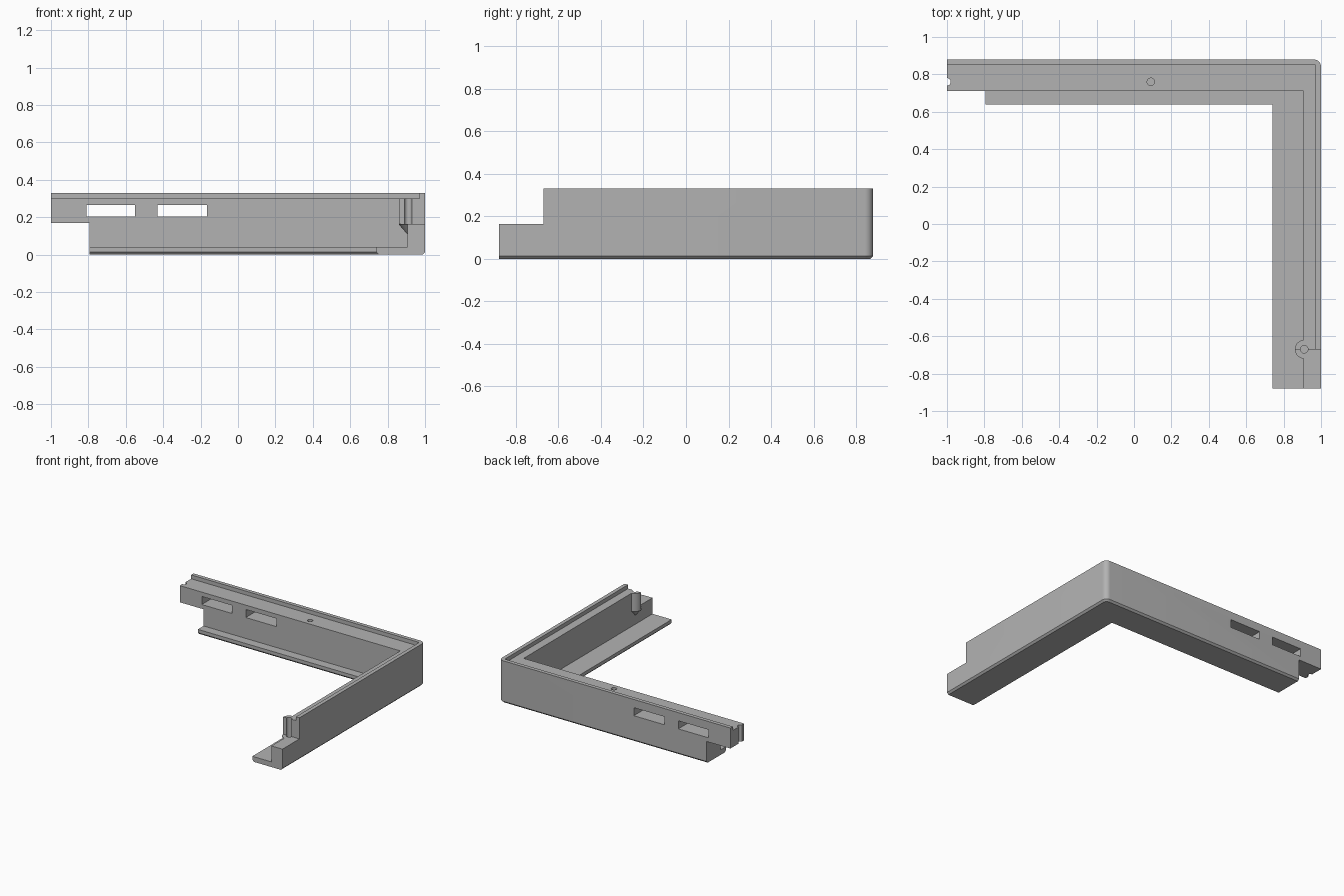
import bpy, bmesh, math
from mathutils import Matrix

cube = bpy.data.objects.get("Cube")
if cube:
    bpy.data.objects.remove(cube, do_unlink=True)

# One plain grey plastic
grey = bpy.data.materials.new("grey_plastic")
grey.use_nodes = True
colour = (0.448, 0.448, 0.448, 1)
grey.diffuse_color = colour
grey.node_tree.nodes["Principled BSDF"].inputs["Base Color"].default_value = colour

HEIGHT, BACK, CORNER = 0.33, 0.88, 0.04


def add_object(name, bm):
    bmesh.ops.recalc_face_normals(bm, faces=bm.faces)
    mesh = bpy.data.meshes.new(name)
    bm.to_mesh(mesh)
    bm.free()
    mesh.materials.append(grey)
    obj = bpy.data.objects.new(name, mesh)
    bpy.context.collection.objects.link(obj)
    return obj


def box(name, x, y, z):
    bm = bmesh.new()
    bmesh.ops.create_cube(bm, size=1)
    for v in bm.verts:
        for axis, (low, high) in enumerate((x, y, z)):
            v.co[axis] = low if v.co[axis] < 0 else high
    return add_object(name, bm)


def cone(name, x, y, z, r_low, r_high):
    bm = bmesh.new()
    centre = Matrix.Translation((x, y, sum(z) / 2))
    bmesh.ops.create_cone(bm, cap_ends=True, segments=32, radius1=r_low,
                          radius2=r_high, depth=z[1] - z[0], matrix=centre)
    return add_object(name, bm)


def combine(target, other, operation):
    mod = target.modifiers.new(other.name, 'BOOLEAN')
    mod.object, mod.operation, mod.solver = other, operation, 'EXACT'
    bpy.context.view_layer.objects.active = target
    bpy.ops.object.modifier_apply(modifier=mod.name)
    bpy.data.objects.remove(other, do_unlink=True)


# L-shaped block with a rounded outer corner and chamfered bottom edges
outline = [(-1, BACK), (-1, 0.64), (0.74, 0.64), (0.74, -BACK), (1, -BACK)]
for i in range(9):
    a = math.pi / 2 * i / 8
    outline.append((1 - CORNER + CORNER * math.cos(a),
                    BACK - CORNER + CORNER * math.sin(a)))
bm = bmesh.new()
base = bm.faces.new([bm.verts.new((x, y, 0)) for x, y in outline])
top = bmesh.ops.extrude_face_region(bm, geom=[base])["geom"]
for v in top:
    if isinstance(v, bmesh.types.BMVert):
        v.co.z = HEIGHT
bmesh.ops.recalc_face_normals(bm, faces=bm.faces)


def is_chamfered(edge):
    a, b = (v.co for v in edge.verts)
    at_end = max(a.x, b.x) < -0.99 or max(a.y, b.y) < -BACK + 0.01
    return max(a.z, b.z) < 0.001 and not at_end


bmesh.ops.bevel(bm, geom=[e for e in bm.edges if is_chamfered(e)],
                offset=0.014, segments=1, affect='EDGES')
frame = add_object("corner_frame", bm)

# Hollow inside above the floor flange
combine(frame, box("inside", (-1.1, 0.905), (-1, 0.71), (0.04, 0.5)), 'DIFFERENCE')

# Screw post with a tapered foot on the right arm
PX, PY = 0.91, -0.67
combine(frame, cone("post", PX, PY, (0.16, 0.32), 0.05, 0.05), 'UNION')
combine(frame, cone("post_foot", PX, PY, (0.105, 0.161), 0.001, 0.05), 'UNION')

# Top ledge inside the rim, and the stepped joint at each end
combine(frame, box("ledge", (-1.1, 0.97), (-1, 0.85), (0.3, 0.5)), 'DIFFERENCE')
combine(frame, box("right_step", (0.5, 1.1), (-1, PY), (0.165, 0.5)), 'DIFFERENCE')
combine(frame, box("left_step", (-1.1, -0.795), (0.5, 1), (-0.1, 0.17)), 'DIFFERENCE')

# Two slots through the back wall
for left, right in ((-0.81, -0.55), (-0.43, -0.165)):
    combine(frame, box("slot", (left, right), (0.5, 1), (0.203, 0.266)), 'DIFFERENCE')

# Screw holes: at the left joint, along the back wall and in the post
for x, y in ((-1, 0.76), (0.09, 0.76), (PX, PY)):
    combine(frame, cone("hole", x, y, (0.13, 0.5), 0.02, 0.02), 'DIFFERENCE')

bpy.ops.object.select_all(action='DESELECT')
frame.select_set(True)
bpy.context.view_layer.objects.active = frame
bpy.ops.object.shade_smooth_by_angle(angle=math.radians(25))
